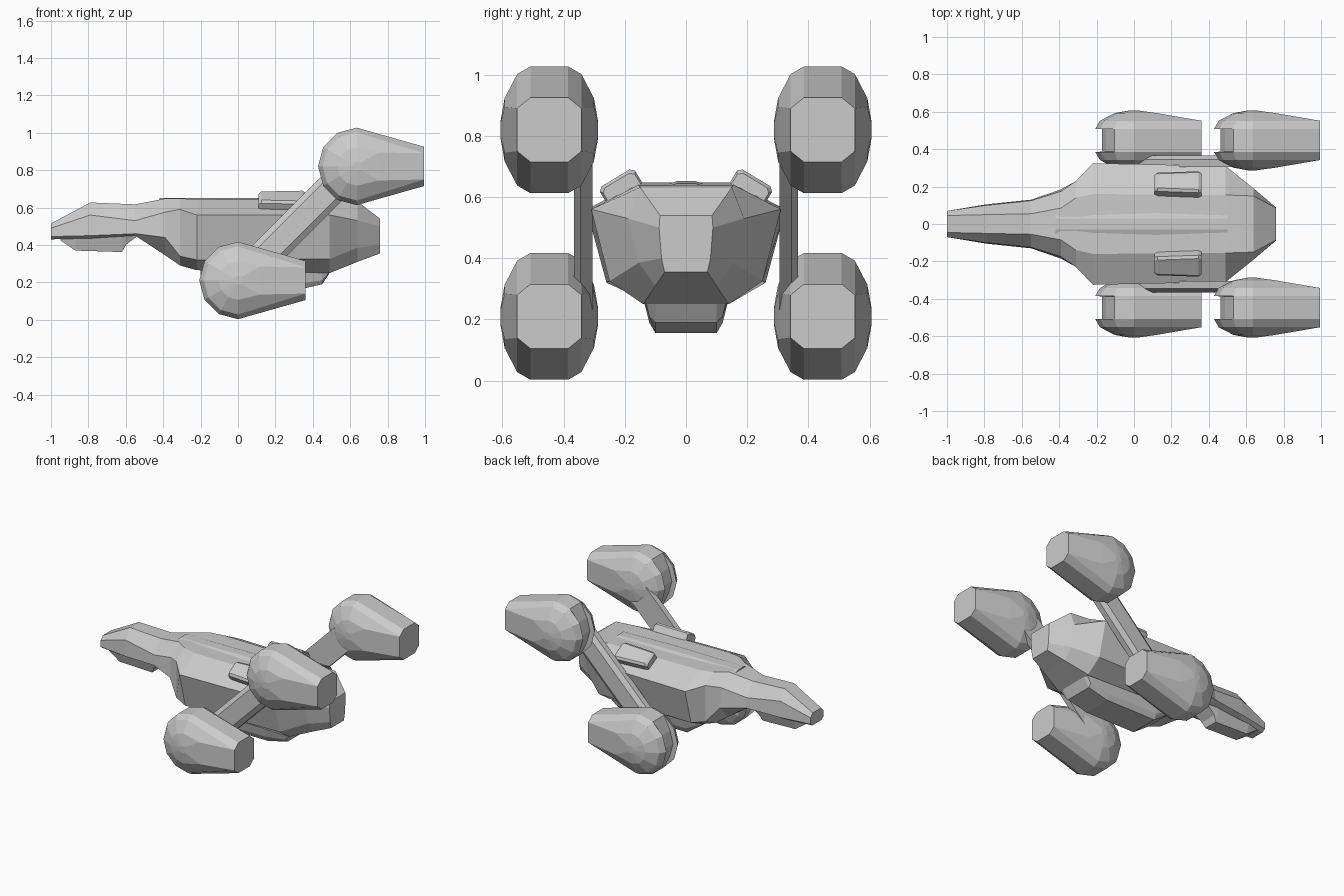
import bpy, math
from math import sin, cos, radians

if "Cube" in bpy.data.objects:
    bpy.data.objects.remove(bpy.data.objects["Cube"])


def loft(name, rings, mirror=False):
    """Skin closed rings of equal point count and cap both ends."""
    n = len(rings[0])
    verts = [p for r in rings for p in r]
    faces = [list(range(n)), list(range(len(verts) - n, len(verts)))]
    for i in range(len(rings) - 1):
        for j in range(n):
            k = (j + 1) % n
            faces.append([i * n + j, i * n + k, (i + 1) * n + k, (i + 1) * n + j])
    import bmesh
    me = bpy.data.meshes.new(name)
    me.from_pydata(verts, [], faces)
    bm = bmesh.new()
    bm.from_mesh(me)
    bmesh.ops.recalc_face_normals(bm, faces=bm.faces)
    bm.to_mesh(me)
    bm.free()
    ob = bpy.data.objects.new(name, me)
    bpy.context.collection.objects.link(ob)
    if mirror:
        m = ob.modifiers.new("Mirror", 'MIRROR')
        m.use_axis = (False, True, False)
        m.use_mirror_merge = False
    return ob


def sym(x, half):
    """Cross-section at x from a half profile of (y, z) points."""
    return [(x, y, z) for y, z in half] + [(x, -y, z) for y, z in reversed(half)]


# main hull with long neck and nose: roof, shoulder, lower side, keel
hull = [
    (-1.00, [(.045, .515), (.07, .49), (.07, .445), (.05, .43)]),
    (-0.79, [(.05, .627), (.10, .56), (.105, .45), (.08, .435)]),
    (-0.55, [(.055, .617), (.125, .53), (.13, .46), (.08, .45)]),
    (-0.39, [(.085, .648), (.175, .575), (.185, .44), (.10, .345)]),
    (-0.31, [(.14, .648), (.23, .59), (.23, .34), (.12, .29)]),
    (-0.22, [(.16, .645), (.325, .56), (.26, .32), (.14, .265)]),
    (0.49, [(.155, .64), (.31, .56), (.25, .325), (.14, .25)]),
    (0.64, [(.15, .632), (.19, .53), (.155, .385), (.10, .31)]),
    (0.76, [(.085, .54), (.088, .50), (.08, .40), (.07, .355)]),
]
loft("hull", [sym(x, h) for x, h in hull])

# low raised spine on the roof
loft("roof_spine", [sym(x, [(.03, z), (.075, z - .015), (.075, .6)])
                    for x, z in [(-.42, .65), (.12, .652), (.5, .645)]])

# belly bay under the hull
loft("belly_bay", [
    sym(-.20, [(.13, .28), (.12, .25), (.10, .24)]),
    sym(-.08, [(.14, .27), (.12, .19), (.10, .155)]),
    sym(.30, [(.14, .27), (.12, .19), (.10, .155)]),
    sym(.45, [(.14, .27), (.12, .21), (.10, .19)]),
    sym(.49, [(.14, .27), (.13, .255), (.10, .25)]),
])

# chin pod under the nose
loft("chin_pod", [
    sym(-.95, [(.055, .45), (.05, .425)]),
    sym(-.87, [(.075, .45), (.05, .37)]),
    sym(-.62, [(.085, .46), (.05, .362)]),
    sym(-.60, [(.085, .46), (.06, .40)]),
    sym(-.54, [(.085, .47), (.07, .445)]),
])


def engine_ring(y, s, tx, tz, recess=0):
    """Round front half plus a tapered tail, in the xz plane."""
    pts = []
    for a in range(90, 271, 30):
        r = .207 * s - (recess if 120 < a < 240 else 0)
        pts.append((r * cos(radians(a)), y, r * sin(radians(a))))
    return pts + [(tx, y, -tz), (tx, y, tz)]


# engine pods: domed sides, full cheeks, recessed intake slot at the front
side = [(.160, .12, .02, .02), (.146, .5, .12, .075), (.105, .88, .36, .07), (.062, 1, .36, .105)]
rings = [engine_ring(-y, s, tx, tz) for y, s, tx, tz in side]
rings += [engine_ring(y, 1, .36, .105, .035) for y in (-.06, .06)]
rings += [engine_ring(y, s, tx, tz) for y, s, tx, tz in reversed(side)]
for name, x, z in (("lower_engine", 0, .21), ("upper_engine", .635, .82)):
    loft(name, [[(px + x, py + .447, pz + z) for px, py, pz in r] for r in rings], True)

# slanted struts joining lower and upper engines
d = math.sqrt(.5)


def strut_end(x, z):
    sec = [(.305, -.085), (.345, -.085), (.366, -.055), (.366, .055), (.345, .085), (.305, .085)]
    return [(x - w * d, y, z + w * d) for y, w in sec]


loft("engine_strut", [strut_end(.06, .26), strut_end(.58, .78)], True)

# tilted hatch pods on the roof shoulders
t = radians(-31)
pods = []
for x, w in ((.11, .05), (.125, .058), (.345, .067), (.36, .06)):
    h = .02 if x in (.11, .36) else .03
    sec = [(-w, -.03), (w, -.03), (w, h - .012), (w - .014, h), (-w + .014, h), (-w, h - .012)]
    pods.append([(x, .215 + a * cos(t) - b * sin(t), .637 + a * sin(t) + b * cos(t)) for a, b in sec])
loft("roof_hatch", pods, True)
